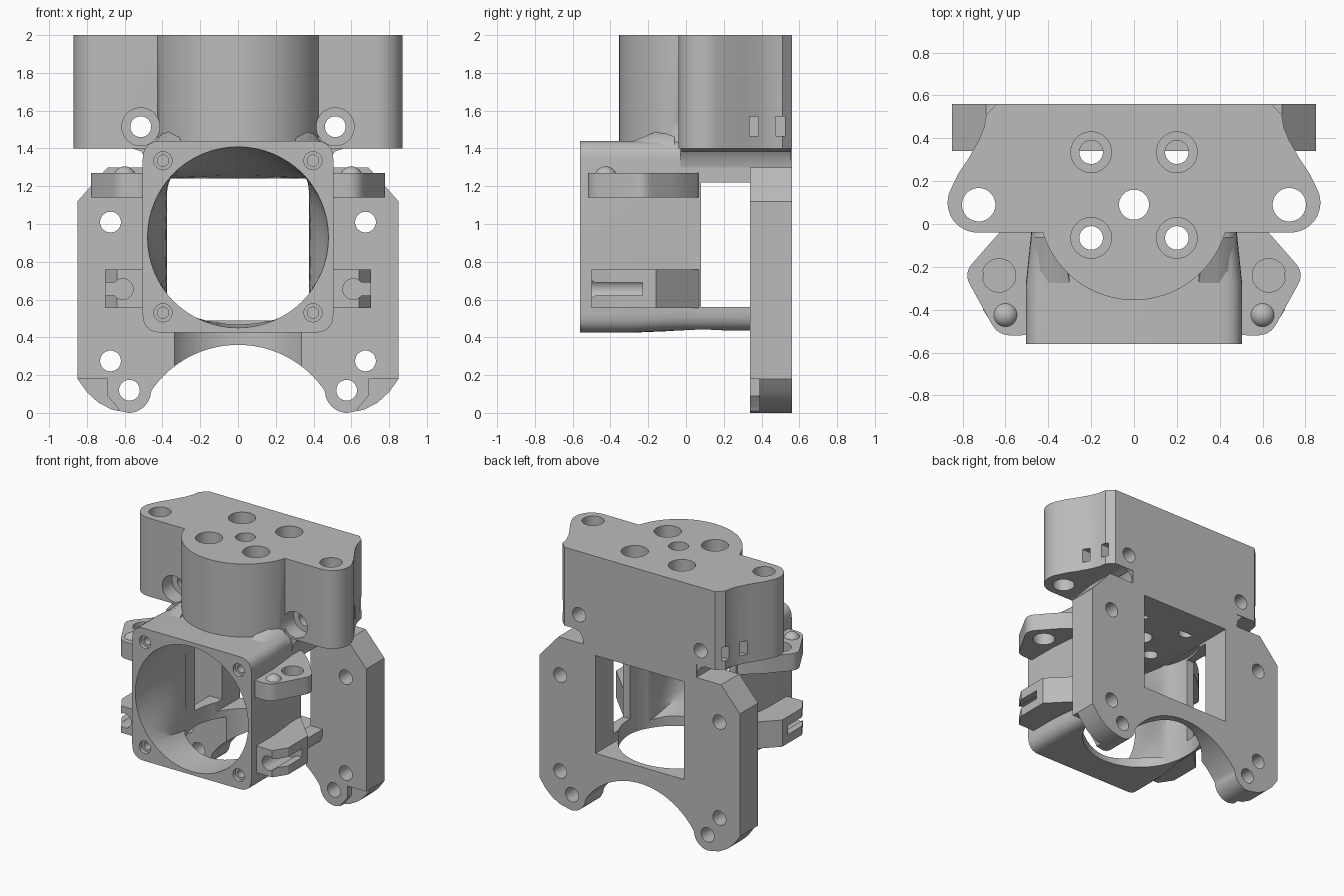
import bpy, bmesh
from math import sin, cos, pi, radians
from mathutils import Vector

if "Cube" in bpy.data.objects:
    bpy.data.objects.remove(bpy.data.objects["Cube"])

GREY = (0.5, 0.5, 0.5, 1)
grey = bpy.data.materials.new("plain grey")
grey.use_nodes = True
grey.diffuse_color = GREY
grey.node_tree.nodes["Principled BSDF"].inputs["Base Color"].default_value = GREY


# ---- helpers ----
def arc(cx, cy, r, a0, a1, n=16):
    angles = [radians(a0 + (a1 - a0) * i / n) for i in range(n + 1)]
    return [(cx + r * cos(a), cy + r * sin(a)) for a in angles]


def circle(cx, cy, r, n=40):
    return arc(cx, cy, r, 0, 360, n)[:-1]


def rect(x0, x1, y0, y1):
    return [(x0, y0), (x1, y0), (x1, y1), (x0, y1)]


def symmetric(half):
    return half + [(-x, y) for x, y in reversed(half) if x > 1e-4]


def rounded(pts, r, n=6):
    """Round every corner of a polygon."""
    out = []
    for i, p in enumerate(pts):
        c = Vector(p)
        a, b = Vector(pts[i - 1]), Vector(pts[(i + 1) % len(pts)])
        s, e = c + (a - c).normalized() * r, c + (b - c).normalized() * r
        for k in range(n + 1):
            t = k / n
            out.append(tuple(s * (1 - t) ** 2 + c * 2 * t * (1 - t) + e * t * t))
    return out


def loft(name, sections, axis):
    """Skin matching outlines; sections are (outline, position on axis)."""
    bm = bmesh.new()
    place = {"x": lambda u, v, w: (w, u, v),
             "y": lambda u, v, w: (u, w, v),
             "z": lambda u, v, w: (u, v, w)}[axis]
    rings = [[bm.verts.new(place(u, v, w)) for u, v in pts] for pts, w in sections]
    for a, b in zip(rings, rings[1:]):
        for i in range(len(a)):
            bm.faces.new((a[i - 1], a[i], b[i], b[i - 1]))
    bm.faces.new(rings[0])
    bm.faces.new(rings[-1])
    bmesh.ops.recalc_face_normals(bm, faces=bm.faces[:])
    mesh = bpy.data.meshes.new(name)
    bm.to_mesh(mesh)
    bm.free()
    ob = bpy.data.objects.new(name, mesh)
    bpy.context.collection.objects.link(ob)
    mesh.materials.append(grey)
    return ob


def prism(name, pts, axis, lo, hi):
    return loft(name, [(pts, lo), (pts, hi)], axis)


def cutter(pts, axis, lo, hi):
    return prism("cutter", pts, axis, lo, hi)


def carve(ob, cutters):
    for c in cutters:
        c.hide_render = True
        mod = ob.modifiers.new("cut", "BOOLEAN")
        mod.operation, mod.solver, mod.object = "DIFFERENCE", "EXACT", c
    bpy.context.view_layer.update()
    deps = bpy.context.evaluated_depsgraph_get()
    mesh = bpy.data.meshes.new_from_object(ob.evaluated_get(deps))
    ob.modifiers.clear()
    ob.data = mesh
    for c in cutters:
        bpy.data.objects.remove(c)


SIDES = (1, -1)
MOUNT_HOLES = [(x, y) for x in (0.2, -0.2) for y in (0.335, -0.065)]
parts = []


def vertical_bores():
    return [cutter(circle(x, y, 0.055), "z", 1, 2.1) for x, y in MOUNT_HOLES] + [
        cutter(circle(0, 0.09, 0.07), "z", 1, 2.1)]


def barrel():
    return cutter(circle(0, 0.09, 0.42, 64), "z", -0.1, 1.235)


# ---- top block with drum front and side lobes ----
half = ([(0.64, 0.56), (0.69, 0.51), (0.70, 0.45), (0.725, 0.39), (0.77, 0.31), (0.82, 0.235)]
        + arc(0.73, 0.1, 0.14, 30, -90)
        + arc(0, 0.09, 0.445, -17, -90, 20))
block = prism("top_block", symmetric(half), "z", 1.4, 2)
cuts = vertical_bores()
cuts += [cutter(circle(x, y, 0.095), "z", 1.9, 2.1) for x, y in MOUNT_HOLES]
for s in SIDES:
    cuts.append(cutter(circle(s * 0.725, 0.09, 0.078), "z", 1.3, 2.1))
    cuts.append(cutter(circle(s * 0.515, 1.515, 0.055), "y", -0.5, 0.7))
    cuts.append(cutter(circle(s * 0.515, 1.515, 0.1), "y", -0.5, 0.08))
    for y in (0.335, 0.475):
        cuts.append(cutter(rect(y, y + 0.05, 1.465, 1.57), "x", *sorted((s * 0.6, s * 0.9))))
carve(block, cuts)
parts.append(block)

# ---- back plate with window, legs and bottom arch ----
half = ([(0.48, 1.4), (0.48, 1.3), (0.69, 1.3), (0.85, 1.12), (0.85, 0.18),
         (0.8, 0.11), (0.74, 0.055), (0.67, 0.018)]
        + arc(0.58, 0.12, 0.12, -90, -175)
        + arc(0, -0.195, 0.555, 35, 90, 24))
plate = prism("back_plate", symmetric(half), "y", 0.34, 0.56)
cuts = [cutter(rect(-0.375, 0.375, 0.49, 1.24), "y", 0.2, 0.7), barrel()]
step = [(0.69, 0.18), (0.95, 0.18), (0.95, -0.05), (0.6, -0.05), (0.64, 0.03), (0.69, 0.09)]
for s in SIDES:
    for x, z in ((0.575, 0.12), (0.675, 0.275), (0.675, 1.01)):
        cuts.append(cutter(circle(s * x, z, 0.055), "y", 0.2, 0.7))
    cuts.append(cutter([(s * x, z) for x, z in step], "y", 0.3, 0.39))
carve(plate, cuts)
parts.append(plate)

# ---- fan duct: round mouth blending into a square passage ----
front = rounded(rect(-0.505, 0.505, 0.425, 1.44), 0.1)
rear = rounded(rect(-0.48, 0.48, 0.435, 1.44), 0.1)
duct = loft("fan_duct", [(front, -0.56), (front, -0.28), (rear, -0.04), (rear, 0.34)], "y")
unit = circle(0, 0, 1, 64)
square = [(0.375 * x / max(abs(x), abs(z)), 0.865 + 0.375 * z / max(abs(x), abs(z)))
          for x, z in unit]
mouth = circle(0, 0.93, 0.48, 64)


def blend(t):
    return [(a + (c - a) * t, b + (d - b) * t) for (a, b), (c, d) in zip(mouth, square)]


passage = loft("cutter", [(blend(t), y) for t, y in
                          ((0, -0.57), (0.08, -0.48), (0.3, -0.38), (0.65, -0.26),
                           (0.9, -0.16), (1, -0.06), (1, 0.36))], "y")
cuts = [passage, barrel(), cutter(rect(0.08, 0.36, 0.56, 1.22), "x", -0.7, 0.7)]
cuts += vertical_bores()
for s in SIDES:
    for z in (0.53, 1.335):
        cuts.append(cutter(circle(s * 0.397, z, 0.048), "y", -0.6, -0.53))
        cuts.append(cutter(circle(s * 0.397, z, 0.03), "y", -0.6, -0.35))
carve(duct, cuts)
parts.append(duct)

# ---- mirrored side parts ----
for s, side in zip(SIDES, ("left", "right")):
    # neck fillet under the block
    profile = [(0.42, 1.3), (0.48, 1.3), (0.49, 1.35), (0.515, 1.385), (0.57, 1.403), (0.42, 1.403)]
    parts.append(prism(side + "_neck_fillet", [(s * x, z) for x, z in profile], "y", -0.03, 0.555))

    # sloping gusset between duct roof and drum
    low = [(0.3, 1.38), (0.49, 1.36), (0.46, 1.41), (0.4, 1.438), (0.3, 1.438)]
    high = [(0.3, 1.38), (0.48, 1.38), (0.46, 1.42), (0.38, 1.5), (0.34, 1.53)]
    gusset = loft(side + "_gusset", [([(s * x, z) for x, z in low], -0.28),
                                     ([(s * x, z) for x, z in high], -0.06)], "y")
    parts.append(gusset)

    # upper ear with bore and locating dome
    outline = rounded([(0.47, -0.52), (0.635, -0.52), (0.795, -0.23), (0.62, -0.03), (0.47, 0.09)], 0.06)
    ear = prism(side + "_upper_ear", [(s * x, y) for x, y in outline], "z", 1.14, 1.27)
    carve(ear, [cutter(circle(s * 0.63, -0.24, 0.078), "z", 1, 1.4)])
    parts.append(ear)
    dome = loft(side + "_ear_dome",
                [(circle(s * 0.6, -0.425, 0.06 * cos(a), 24), 1.245 + 0.06 * sin(a))
                 for a in [i * pi / 17 for i in range(9)]], "z")
    parts.append(dome)

    # lower ear with keyhole slot
    outline = [(0.47, -0.5), (0.64, -0.5), (0.705, -0.4), (0.705, -0.16), (0.47, 0.08)]
    ear = prism(side + "_lower_ear", [(s * x, y) for x, y in outline], "z", 0.555, 0.76)
    carve(ear, [cutter(circle(s * 0.61, 0.655, 0.055), "y", -0.6, -0.23),
                cutter([(s * x, z) for x, z in rect(0.61, 0.8, 0.622, 0.69)], "y", -0.6, -0.23)])
    parts.append(ear)

# ---- smooth curved walls, keep edges sharp ----
bpy.ops.object.select_all(action="DESELECT")
for ob in parts:
    ob.select_set(True)
bpy.context.view_layer.objects.active = parts[0]
bpy.ops.object.shade_smooth_by_angle(angle=radians(30))
